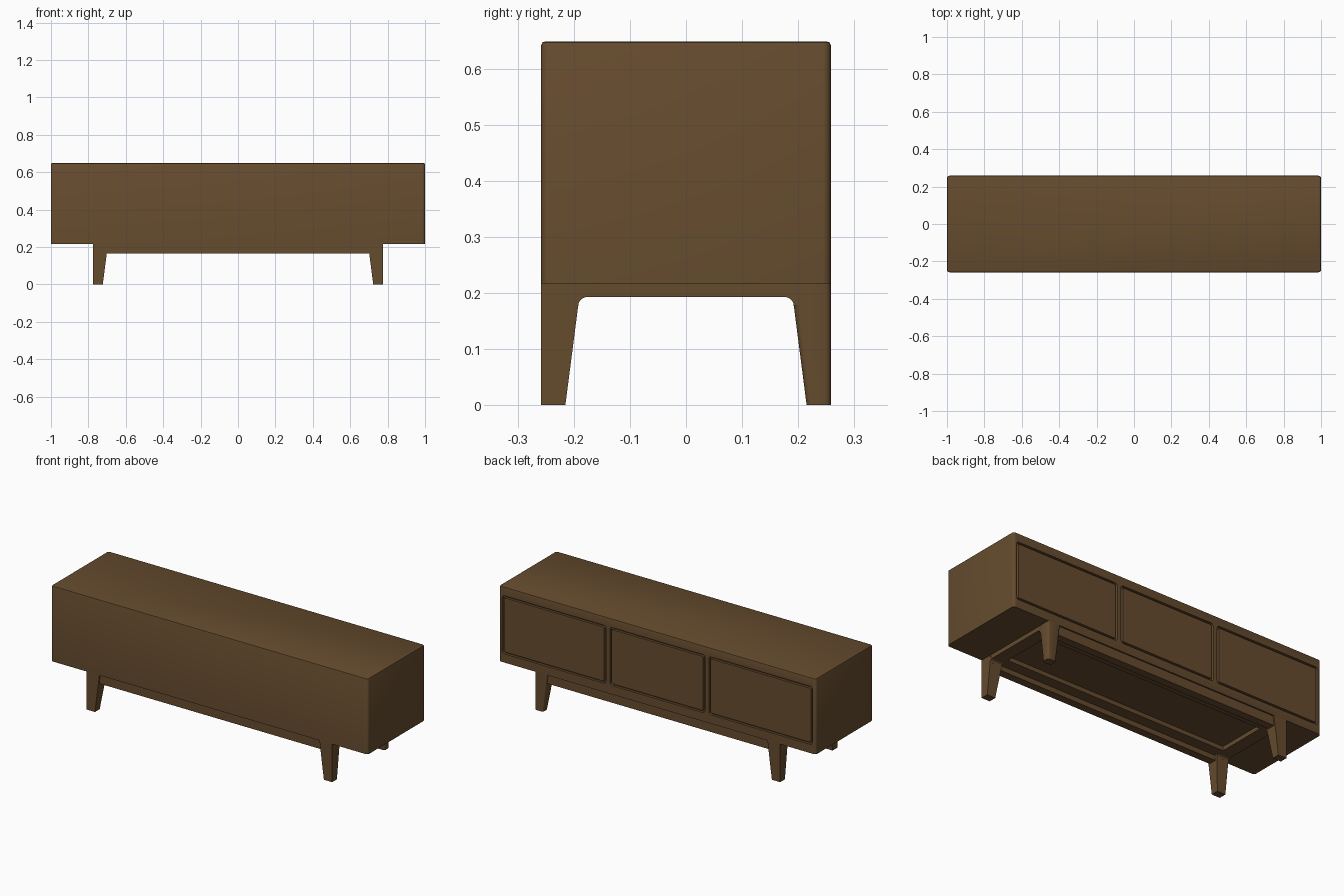
import bpy, bmesh, math

old = bpy.data.objects.get("Cube")
if old:
    bpy.data.objects.remove(old, do_unlink=True)

wood = bpy.data.materials.new("brown_wood")
wood.use_nodes = True
COLOUR = (0.13, 0.07, 0.027, 1)
wood.diffuse_color = COLOUR
bsdf = wood.node_tree.nodes["Principled BSDF"]
bsdf.inputs["Base Color"].default_value = COLOUR
bsdf.inputs["Roughness"].default_value = 0.6

# Main dimensions
HALF_X, HALF_Y, BASE, TOP = 1.0, 0.258, 0.217, 0.648
LEG_X = 0.775


def finish(name, bm):
    bmesh.ops.recalc_face_normals(bm, faces=bm.faces)
    mesh = bpy.data.meshes.new(name)
    bm.to_mesh(mesh)
    bm.free()
    mesh.materials.append(wood)
    ob = bpy.data.objects.new(name, mesh)
    bpy.context.collection.objects.link(ob)
    return ob


def smooth(ob):
    bpy.ops.object.select_all(action='DESELECT')
    ob.select_set(True)
    bpy.context.view_layer.objects.active = ob
    bpy.ops.object.shade_smooth_by_angle(angle=math.radians(35))


def add_box(bm, x, y, z):
    """Box between (low, high) pairs; returns its vertices."""
    verts = bmesh.ops.create_cube(bm, size=1)["verts"]
    for v in verts:
        v.co = [r[0] if c < 0 else r[1] for c, r in zip(v.co, (x, y, z))]
    return verts


def bevel_along(bm, axis, radius, segments=3):
    edges = [e for e in bm.edges
             if abs((e.verts[0].co - e.verts[1].co).normalized()[axis]) > 0.9]
    bmesh.ops.bevel(bm, geom=edges, offset=radius, segments=segments,
                    profile=0.5, affect='EDGES')


def slab(name, x, y, z, radius):
    """Plate lying in the XZ plane with rounded corners."""
    bm = bmesh.new()
    add_box(bm, x, y, z)
    bevel_along(bm, 1, radius)
    return finish(name, bm)


# Cabinet body: rounded upright corners and a softened top rim
bm = bmesh.new()
add_box(bm, (-HALF_X, HALF_X), (-HALF_Y, HALF_Y), (BASE, TOP))
bevel_along(bm, 2, 0.014, 4)
rim = [e for e in bm.edges
       if all(v.co.z > TOP - 0.001 for v in e.verts)]
bmesh.ops.bevel(bm, geom=rim, offset=0.006, segments=2, profile=0.5,
                affect='EDGES')
body = finish("cabinet_body", bm)

# Three drawer fronts on the back, each surrounded by a narrow groove
GAP = 0.011
for label, x0, x1 in (("left", 0.325, 0.98), ("middle", -0.3, 0.3),
                      ("right", -0.98, -0.325)):
    cutter = slab(label + "_groove_cutter", (x0, x1),
                  (HALF_Y - 0.014, HALF_Y + 0.05), (0.267, 0.598), 0.014)
    cutter.hide_render = True
    cutter.hide_viewport = True
    cut = body.modifiers.new(label + "_groove", 'BOOLEAN')
    cut.operation = 'DIFFERENCE'
    cut.object = cutter
    cut.solver = 'EXACT'
    slab(label + "_drawer_front", (x0 + GAP, x1 - GAP),
         (HALF_Y - 0.02, HALF_Y), (0.267 + GAP, 0.598 - GAP), 0.006)
smooth(body)

# Four legs, straight outside and tapering on the two inner sides
for y_name, sy in (("front", -1), ("back", 1)):
    for x_name, sx in (("left", 1), ("right", -1)):
        bm = bmesh.new()
        for v in add_box(bm, (0.695, LEG_X), (0.187, HALF_Y), (0, BASE)):
            if v.co.z < 0.01:
                v.co.x = max(v.co.x, 0.723)
                v.co.y = max(v.co.y, 0.215)
            v.co.x *= sx
            v.co.y *= sy
        bevel_along(bm, 2, 0.01)
        smooth(finish(f"{y_name}_{x_name}_leg", bm))

# Long rails: a deep apron with a thin shelf behind it
for y_name, sy in (("front", -1), ("back", 1)):
    bm = bmesh.new()
    for y, z in (((0.205, 0.25), 0.165), ((0.143, 0.21), 0.193)):
        add_box(bm, (-0.71, 0.71), sorted((sy * y[0], sy * y[1])), (z, BASE))
    finish(y_name + "_rail", bm)

# End rails: flat bar whose lower corners curve into the legs
R, ARCH_Y, ARCH_Z = 0.016, 0.192, 0.193
arc = [(ARCH_Y - R + R * math.cos(a), ARCH_Z - R + R * math.sin(a))
       for a in (math.pi / 2 * i / 5 for i in range(6))]
half = [(0.245, BASE), (0.245, ARCH_Z - R)] + arc
profile = half + [(-y, z) for y, z in reversed(half)]
for x_name, sx in (("left", 1), ("right", -1)):
    bm = bmesh.new()
    face = bm.faces.new([bm.verts.new((sx * 0.7, y, z)) for y, z in profile])
    moved = bmesh.ops.extrude_face_region(bm, geom=[face])["geom"]
    for v in moved:
        if isinstance(v, bmesh.types.BMVert):
            v.co.x = sx * (LEG_X - 0.001)
    finish(x_name + "_end_rail", bm)
